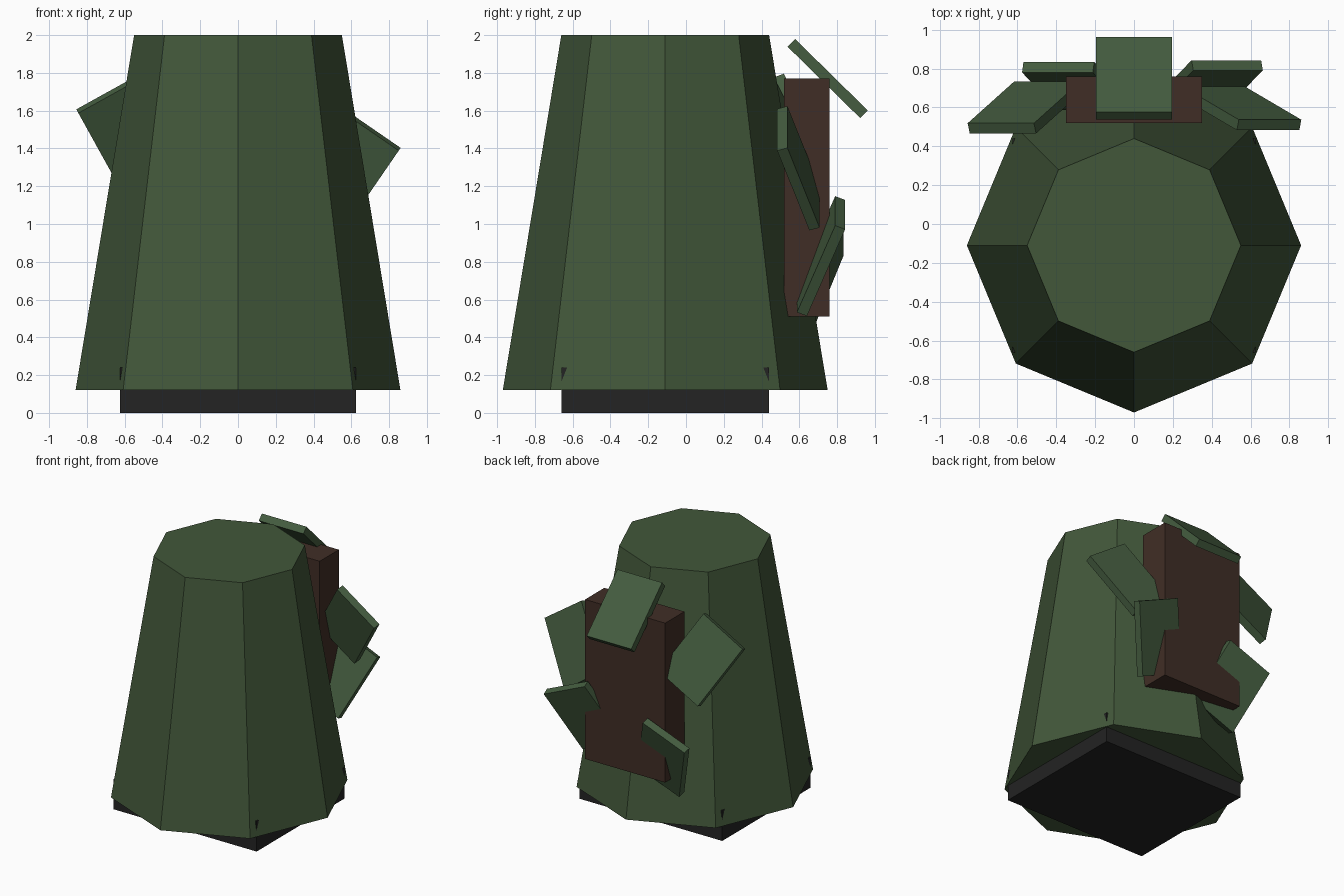
import bpy
import math
from mathutils import Matrix, Vector

if "Cube" in bpy.data.objects:
    bpy.data.objects.remove(bpy.data.objects["Cube"])


def material(name, rgb):
    m = bpy.data.materials.new(name)
    m.diffuse_color = (*rgb, 1)
    m.use_nodes = True
    m.node_tree.nodes["Principled BSDF"].inputs["Base Color"].default_value = m.diffuse_color
    return m


CLOAK = material("dark green", (0.054, 0.095, 0.042))
LEAF = material("leaf green", (0.058, 0.108, 0.050))
BROWN = material("dark brown", (0.051, 0.027, 0.019))
BLACK = material("near black", (0.017, 0.017, 0.017))


def box(name, size, centre, mat, roll=0, tilt=0):
    bpy.ops.mesh.primitive_cube_add(size=1)
    ob = bpy.context.object
    ob.name = name
    rot = (Matrix.Rotation(math.radians(roll), 4, 'Y')
           @ Matrix.Rotation(math.radians(tilt), 4, 'X'))
    ob.data.transform(Matrix.Translation(Vector(centre)) @ rot
                      @ Matrix.Diagonal((*size, 1)))
    ob.data.materials.append(mat)
    return ob


# tapered eight-sided body, corners on the axes
bpy.ops.mesh.primitive_cone_add(vertices=8, radius1=0.86, radius2=0.55,
                                depth=1.88, location=(0, -0.11, 1.06))
body = bpy.context.object
body.name = "cloak_body"
body.data.materials.append(CLOAK)

# base block and back pack
box("base_block", (1.25, 1.10, 0.24), (0, -0.11, 0.12), BLACK)
box("back_pack", (0.70, 0.24, 1.26), (0, 0.64, 1.14), BROWN)

# leaf plates stuck on the pack: centre, roll about y, tilt about x
leaves = {
    "leaf_top": ((0, 0.75, 1.77), 0, 45.5),
    "leaf_upper_right": ((0.55, 0.595, 1.295), 34.5, 18.4),
    "leaf_upper_left": ((-0.56, 0.60, 1.475), -29, 23.5),
    "leaf_lower_right": ((0.38, 0.715, 0.83), 23.5, -22),
    "leaf_lower_left": ((-0.30, 0.71, 0.675), -21, -21),
}
for name, (centre, roll, tilt) in leaves.items():
    box(name, (0.39, 0.057, 0.54), centre, LEAF, roll, tilt)
